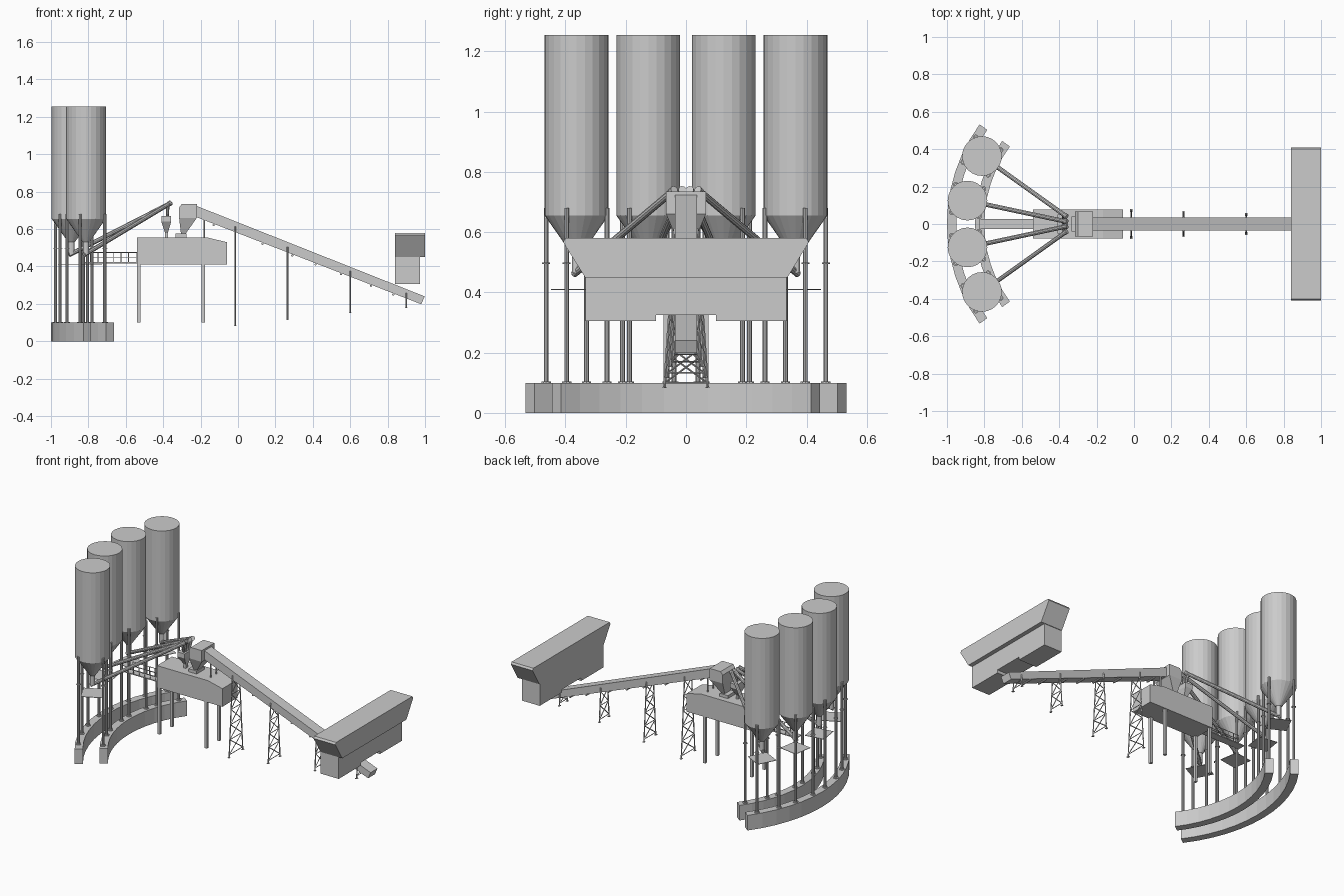
import bpy, bmesh, math
from mathutils import Vector

if "Cube" in bpy.data.objects:
    bpy.data.objects.remove(bpy.data.objects["Cube"])


def make(name, verts, faces):
    me = bpy.data.meshes.new(name)
    me.from_pydata(verts, [], faces)
    bm = bmesh.new()
    bm.from_mesh(me)
    bmesh.ops.recalc_face_normals(bm, faces=bm.faces)
    bm.to_mesh(me)
    bm.free()
    ob = bpy.data.objects.new(name, me)
    bpy.context.collection.objects.link(ob)
    return ob


def loft(name, rings):
    """Closed solid through rings of equal point count."""
    n = len(rings[0])
    faces = [tuple(range(n)), tuple(range((len(rings) - 1) * n, len(rings) * n))]
    for k in range(len(rings) - 1):
        for i in range(n):
            j = (i + 1) % n
            faces.append((k * n + i, k * n + j, k * n + n + j, k * n + n + i))
    return make(name, [p for r in rings for p in r], faces)


def side_prism(name, xz, y0, y1):
    return loft(name, [[(x, y, z) for x, z in xz] for y in (y0, y1)])


def end_prism(name, yz, x0, x1):
    return loft(name, [[(x, y, z) for y, z in yz] for x in (x0, x1)])


def box(name, x0, x1, y0, y1, z0, z1):
    return side_prism(name, [(x0, z0), (x1, z0), (x1, z1), (x0, z1)], y0, y1)


def rect(x0, x1, hy, z):
    return [(x0, -hy, z), (x1, -hy, z), (x1, hy, z), (x0, hy, z)]


def lathe(name, x, y, rz, n=24):
    return loft(name, [[(x + r * math.cos(2 * math.pi * i / n), y + r * math.sin(2 * math.pi * i / n), z)
                        for i in range(n)] for r, z in rz])


def tube(name, a, b, r, n=8):
    a, b = Vector(a), Vector(b)
    d = (b - a).normalized()
    u = d.orthogonal().normalized()
    v = d.cross(u)
    ring = [r * (math.cos(t) * u + math.sin(t) * v)
            for t in (2 * math.pi * (i + .5) / n for i in range(n))]
    return loft(name, [[p + q for q in ring] for p in (a, b)])


CX = -0.10  # centre of the silo arc


def polar(r, deg, z):
    a = math.radians(deg)
    return (CX - r * math.cos(a), r * math.sin(a), z)


# Curved foundation walls
for name, r0, r1 in (("inner_foundation", 0.70, 0.75), ("outer_foundation", 0.85, 0.90)):
    loft(name, [[polar(r0, a, 0), polar(r1, a, 0), polar(r1, a, 0.1), polar(r0, a, 0.1)]
                for a in [-36.3 + 72.6 * i / 12 for i in range(13)]])

# Silos with legs, service plates and screw conveyors
for deg, top_y in ((-27, -0.045), (-9, -0.014), (9, 0.014), (27, 0.045)):
    sx, sy, _ = polar(0.80, deg, 0)
    lathe("silo", sx, sy, [(0.018, 0.53), (0.106, 0.655), (0.106, 1.255)])
    lathe("silo_outlet", sx, sy, [(0.016, 0.465), (0.016, 0.535)], 12)
    for k in range(4):
        a = math.radians(45 - deg + 90 * k)
        lx, ly = sx + 0.106 * math.cos(a), sy + 0.106 * math.sin(a)
        lathe("silo_leg", lx, ly, [(0.0085, 0.1), (0.0085, 0.68)], 10)
        lathe("leg_foot", lx, ly, [(0.016, 0.1), (0.016, 0.104)], 10)
        lathe("leg_flange", lx, ly, [(0.014, 0.495), (0.014, 0.499)], 10)
    plate = [(sx + 0.09 * math.cos(a), sy + 0.09 * math.sin(a))
             for a in (math.radians(45 - deg + 90 * k) for k in range(4))]
    loft("service_plate", [[(x, y, z) for x, y in plate] for z in (0.408, 0.411)])
    low, high = Vector((sx, sy, 0.468)), Vector((-0.368, top_y, 0.735))
    d = (high - low).normalized()
    tube("screw_conveyor", low - d * 0.015, high, 0.012, 10)
    tube("screw_motor", high - d * 0.005, high + d * 0.012, 0.014, 10)
    tube("screw_spout", high - d * 0.01, (-0.377, top_y * 0.6, 0.67), 0.009)

# Cement weigh hopper
loft("weigh_hopper", [rect(-0.39, -0.375, 0.012, 0.555), rect(-0.39, -0.375, 0.012, 0.58),
                      rect(-0.41, -0.357, 0.05, 0.64), rect(-0.41, -0.357, 0.05, 0.67)])

# Mixer house and its legs
side_prism("mixer_house", [(-0.54, 0.41), (-0.06, 0.41), (-0.06, 0.53), (-0.165, 0.555), (-0.54, 0.555)],
           -0.078, 0.078)
for x in (-0.53, -0.185):
    for y in (-0.065, 0.065):
        box("mixer_leg", x - 0.009, x + 0.009, y - 0.009, y + 0.009, 0.1, 0.41)
box("mixer_inlet", -0.335, -0.275, -0.04, 0.04, 0.555, 0.575)

# Conveyor head and discharge chute
side_prism("conveyor_head", [(-0.315, 0.66), (-0.22, 0.66), (-0.22, 0.735), (-0.3, 0.735), (-0.315, 0.715)],
           -0.066, 0.066)
loft("discharge_chute", [rect(-0.305, -0.28, 0.03, 0.575), rect(-0.315, -0.22, 0.066, 0.66)])

# Inclined belt conveyor
side_prism("belt_conveyor", [(-0.225, 0.665), (0.98, 0.198), (0.998, 0.24), (-0.225, 0.725)], -0.036, 0.036)


def belt_bottom(x):
    return 0.665 - (x + 0.225) * 0.3876


for x in (-0.13, 0.13, 0.29, 0.415, 0.55, 0.71, 0.83):
    z = belt_bottom(x) - 0.006
    tube("return_roller", (x, -0.033, z), (x, 0.033, z), 0.006)
for y in (-0.03, 0.03):
    tube("head_post", (-0.18, y, 0.55), (-0.18, y, 0.66), 0.005)

# Braced trestles under the conveyor
for x, foot in ((-0.015, 0.085), (0.265, 0.118), (0.6, 0.155), (0.9, 0.18)):
    top = belt_bottom(x) + 0.03

    def edge(s, z):
        return (x, s * (0.036 + (top - z) * 0.067), z)

    for s in (-1, 1):
        tube("trestle_leg", edge(s, foot), edge(s, top), 0.0045, 4)
        fx, fy, fz = edge(s, foot)
        box("trestle_foot", x - 0.006, x + 0.006, fy - 0.008, fy + 0.008, foot - 0.003, foot)
    n = max(1, round((top - foot) / 0.11))
    step = (top - foot - 0.04) / n
    for k in range(n):
        za = foot + 0.015 + k * step
        tube("trestle_rung", edge(-1, za), edge(1, za), 0.003, 4)
        for s in (-1, 1):
            tube("trestle_brace", edge(s, za), edge(-s, za + step), 0.003, 4)

# Aggregate bin: flared top over a notched base
end_prism("bin_top", [(-0.335, 0.45), (0.337, 0.45), (0.408, 0.567), (0.4, 0.58), (-0.4, 0.58), (-0.408, 0.567)],
          0.84, 1.0)
end_prism("bin_base", [(-0.333, 0.305), (-0.1, 0.305), (-0.1, 0.325), (0.1, 0.325), (0.1, 0.305),
                       (0.333, 0.305), (0.333, 0.45), (-0.333, 0.45)], 0.84, 0.972)

# Walkway from the silos to the mixer, with railings
box("walkway_deck", -0.83, -0.54, -0.026, 0.026, 0.417, 0.423)
for y in (-0.025, 0.025):
    for z in (0.447, 0.474):
        tube("walkway_rail", (-0.79, y, z), (-0.54, y, z), 0.0022, 6)
    for k in range(7):
        x = -0.79 + 0.041 * k
        tube("walkway_post", (x, y, 0.42), (x, y, 0.474), 0.0022, 6)
